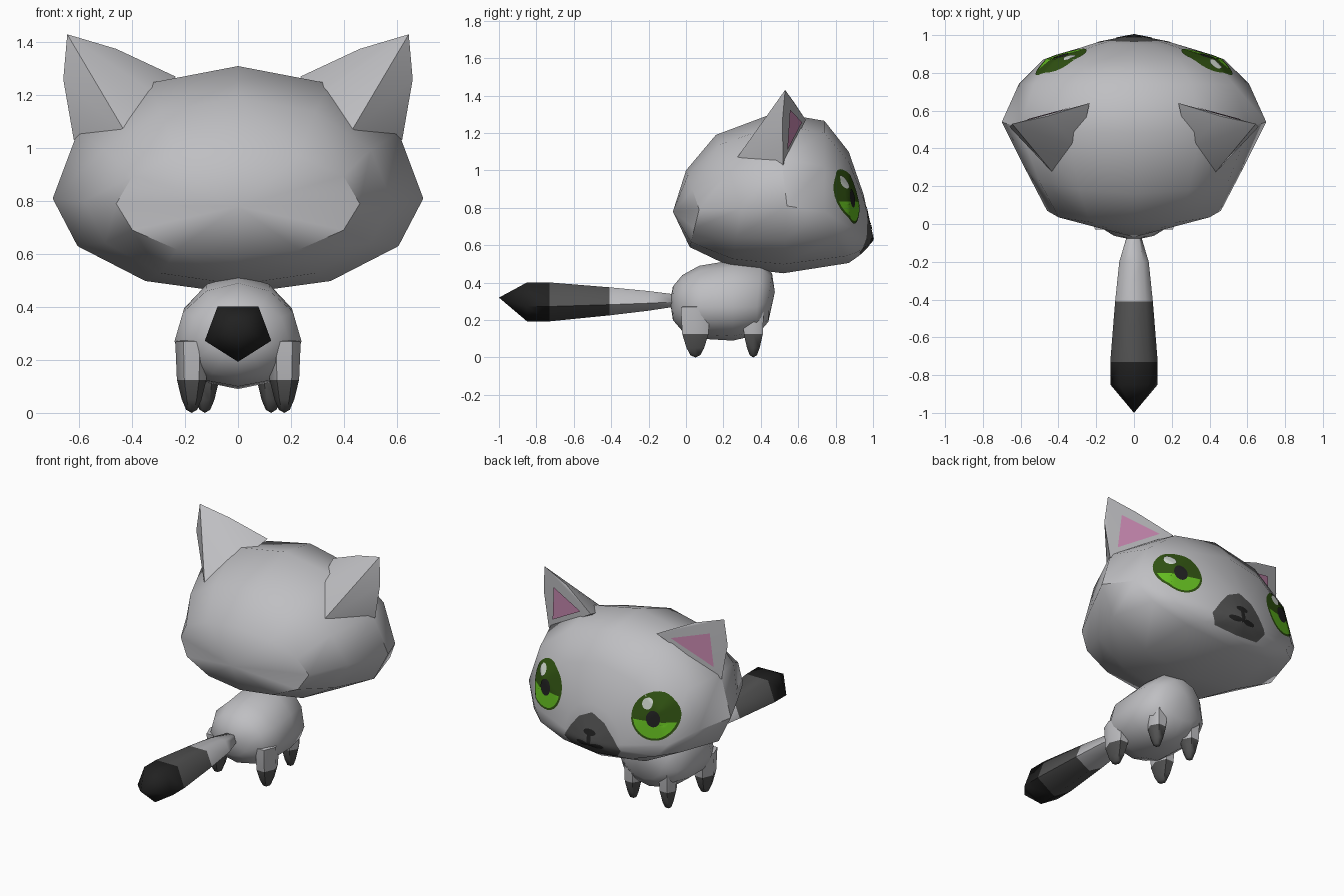
import bpy, bmesh, math
from mathutils import Vector
from mathutils.bvhtree import BVHTree

cube = bpy.data.objects.get("Cube")
if cube:
    bpy.data.objects.remove(cube, do_unlink=True)


def material(name, r, g, b):
    m = bpy.data.materials.new(name)
    m.use_nodes = True
    m.diffuse_color = (r, g, b, 1)
    node = next(n for n in m.node_tree.nodes if n.type == 'BSDF_PRINCIPLED')
    node.inputs["Base Color"].default_value = (r, g, b, 1)
    node.inputs["Roughness"].default_value = 0.9
    return m


fur = material("light grey fur", 0.52, 0.52, 0.54)
dark = material("dark grey fur", 0.085, 0.085, 0.085)
black = material("near black", 0.015, 0.015, 0.015)
pink = material("ear pink", 0.62, 0.27, 0.47)
green = material("bright green", 0.13, 0.52, 0.015)
deep = material("deep green", 0.03, 0.085, 0.006)
shine = material("eye shine", 0.6, 0.65, 0.6)


def finish(name, bm, mats, angle=45, rule=None):
    """Turn a bmesh into a shaded object; rule picks a material from a face centre."""
    for f in bm.faces:
        if rule:
            f.material_index = rule(f.calc_center_median())
    mesh = bpy.data.meshes.new(name)
    bm.to_mesh(mesh)
    bm.free()
    for m in mats:
        mesh.materials.append(m)
    obj = bpy.data.objects.new(name, mesh)
    bpy.context.collection.objects.link(obj)
    bpy.ops.object.select_all(action='DESELECT')
    obj.select_set(True)
    bpy.context.view_layer.objects.active = obj
    bpy.ops.object.shade_smooth_by_angle(angle=math.radians(angle))
    return obj


def skin(rings, start, end):
    """Skin a row of equal rings and close both ends to a point."""
    bm = bmesh.new()
    rows = [[bm.verts.new(p) for p in ring] for ring in rings]
    n = len(rows[0])
    first, last = bm.verts.new(start), bm.verts.new(end)
    for i in range(n):
        j = (i + 1) % n
        for a, b in zip(rows, rows[1:]):
            bm.faces.new((a[i], a[j], b[j], b[i]))
        bm.faces.new((first, rows[0][j], rows[0][i]))
        bm.faces.new((last, rows[-1][i], rows[-1][j]))
    bmesh.ops.recalc_face_normals(bm, faces=bm.faces[:])
    return bm


def section(y_low, y_side, y_top, half, low, mid, high, n=12):
    """Upright ring whose lower, side and upper points may lean along y."""
    ring = []
    for i in range(n):
        t = math.tau * i / n
        c = -math.cos(t)
        y_end, z_end = (y_top, high) if c > 0 else (y_low, low)
        ring.append((half * math.sin(t), y_side + abs(c) * (y_end - y_side),
                     mid + abs(c) * (z_end - mid)))
    return ring


# Head
head = skin([
    section(0.02, 0.07, 0.0, 0.46, 0.59, 0.79, 1.0),
    section(0.24, 0.30, 0.16, 0.58, 0.485, 0.80, 1.19),
    section(0.52, 0.54, 0.48, 0.70, 0.45, 0.81, 1.31),
    section(0.87, 0.74, 0.74, 0.61, 0.505, 0.78, 1.265),
    section(0.92, 0.87, 0.87, 0.48, 0.54, 0.70, 1.10),
    section(0.97, 0.96, 0.95, 0.2, 0.59, 0.66, 0.87),
], (0, -0.07, 0.78), (0, 1.0, 0.635))
surface = BVHTree.FromBMesh(head)
finish("head", head, [fur], 42)

# Body
finish("body", skin([
    section(-0.07, -0.06, -0.07, 0.11, 0.20, 0.29, 0.38),
    section(-0.01, -0.01, -0.02, 0.19, 0.13, 0.28, 0.44),
    section(0.08, 0.08, 0.07, 0.24, 0.10, 0.27, 0.49),
    section(0.25, 0.25, 0.25, 0.235, 0.09, 0.27, 0.52),
    section(0.38, 0.38, 0.40, 0.21, 0.12, 0.27, 0.51),
    section(0.44, 0.44, 0.46, 0.14, 0.19, 0.30, 0.45),
], (0, -0.085, 0.30), (0, 0.475, 0.35)), [fur], 60)

# Tail: five-sided, banded in three greys
tail = []
for y, rx, rz in ((-0.05, 0.035, 0.035), (-0.2, 0.082, 0.058), (-0.41, 0.105, 0.083),
                  (-0.73, 0.132, 0.115), (-0.85, 0.132, 0.115)):
    tail.append([(rx * math.sin(math.tau * i / 5), y,
                  0.308 - rz * math.cos(math.tau * i / 5)) for i in range(5)])
finish("tail", skin(tail, (0, -0.03, 0.3), (0, -1.0, 0.32)), [fur, dark, black], 75,
       lambda c: 0 if c.y > -0.41 else 1 if c.y > -0.73 else 2)


# Legs with dark feet
def leg(name, x, y, wide, deep_y):
    rings = []
    for z, s in ((0.27, 1.0), (0.125, 0.9), (0.05, 0.6), (0.012, 0.34)):
        rings.append([(x + wide * s * math.cos(math.tau * i / 6),
                       y + deep_y * s * math.sin(math.tau * i / 6), z) for i in range(6)])
    finish(name, skin(rings, (x, y, 0.28), (x, y, 0)), [fur, dark], 60,
           lambda c: 1 if c.z < 0.125 else 0)


# Ears: a wedge facing forward with a pink plate
def ear(label, s):
    inner, tip, outer = (Vector(p) for p in (
        (s * 0.235, 0.64, 1.27), (s * 0.645, 0.53, 1.43), (s * 0.62, 0.52, 1.03)))
    rest = ((0.66, 0.515, 1.26), (0.46, 0.57, 1.375), (0.29, 0.40, 1.19), (0.42, 0.26, 1.05))
    bm = bmesh.new()
    for p in (inner, tip, outer, *((s * x, y, z) for x, y, z in rest)):
        bm.verts.new(p)
    bmesh.ops.convex_hull(bm, input=bm.verts[:])
    bmesh.ops.recalc_face_normals(bm, faces=bm.faces[:])
    finish(label + "_ear", bm, [fur], 50)

    normal = (tip - inner).cross(outer - inner).normalized()
    normal *= math.copysign(1, normal.y)
    bm = bmesh.new()
    for a, b, c in ((0.78, 0.1, 0.12), (0.2, 0.62, 0.18), (0.12, 0.12, 0.76)):
        bm.verts.new(inner * a + tip * b + outer * c + normal * 0.006)
    face = bm.faces.new(bm.verts[:])
    face.normal_update()
    if face.normal.y < 0:
        face.normal_flip()
    finish(label + "_ear_lining", bm, [pink])


# Thin painted plates laid onto the face
def plate(name, outline, mat, lift):
    cx = sum(p[0] for p in outline) / len(outline)
    cz = sum(p[1] for p in outline) / len(outline)
    bm = bmesh.new()

    def lay(x, z):
        hit, normal, _, _ = surface.ray_cast(Vector((x, 3, z)), Vector((0, -1, 0)))
        return bm.verts.new(hit + normal * lift)

    steps = 6
    rows = [[lay(cx + (x - cx) * k / steps, cz + (z - cz) * k / steps) for x, z in outline]
            for k in range(1, steps + 1)]
    middle = lay(cx, cz)
    for i in range(len(outline)):
        j = (i + 1) % len(outline)
        bm.faces.new((middle, rows[0][i], rows[0][j]))
        for a, b in zip(rows, rows[1:]):
            bm.faces.new((a[i], b[i], b[j], a[j]))
    for f in bm.faces:
        f.normal_update()
        if f.normal.y < 0:
            f.normal_flip()
    finish(name, bm, [mat])


def oval(x, z, rx, rz, top=1.0, n=28):
    return [(x + rx * math.cos(math.tau * i / n),
             z + rz * min(math.sin(math.tau * i / n), top)) for i in range(n)]


def subdivide(points, parts=4):
    pairs = zip(points, points[1:] + points[:1])
    return [(a[0] + (b[0] - a[0]) * k / parts, a[1] + (b[1] - a[1]) * k / parts)
            for a, b in pairs for k in range(parts)]


for label, s in (("left", 1), ("right", -1)):
    ear(label, s)
    leg(label + "_back_leg", s * 0.175, 0.05, 0.062, 0.09)
    leg(label + "_front_leg", s * 0.125, 0.36, 0.06, 0.065)
    x, z = s * 0.385, 0.86
    plate(label + "_eye", oval(x, z, 0.135, 0.145), deep, 0.003)
    plate(label + "_iris_glow", oval(x, z, 0.122, 0.132, -0.2), green, 0.005)
    plate(label + "_pupil", oval(x, z - 0.01, 0.042, 0.05), black, 0.007)
    plate(label + "_eye_shine", oval(x + 0.045, z + 0.075, 0.032, 0.034), shine, 0.008)
    # Mouth corner
    plate(label + "_mouth", oval(s * 0.05, 0.625, 0.045, 0.014), black, 0.006)

# Muzzle, nose and lip
half = [(0.09, 0.775), (0.15, 0.70), (0.2, 0.62), (0.16, 0.565)]
muzzle = [(0, 0.82)] + half + [(0, 0.552)] + [(-x, z) for x, z in reversed(half)]
plate("muzzle", subdivide(muzzle), dark, 0.003)
plate("nose", oval(0, 0.70, 0.042, 0.02), black, 0.006)
plate("lip", oval(0, 0.66, 0.014, 0.045), black, 0.006)
